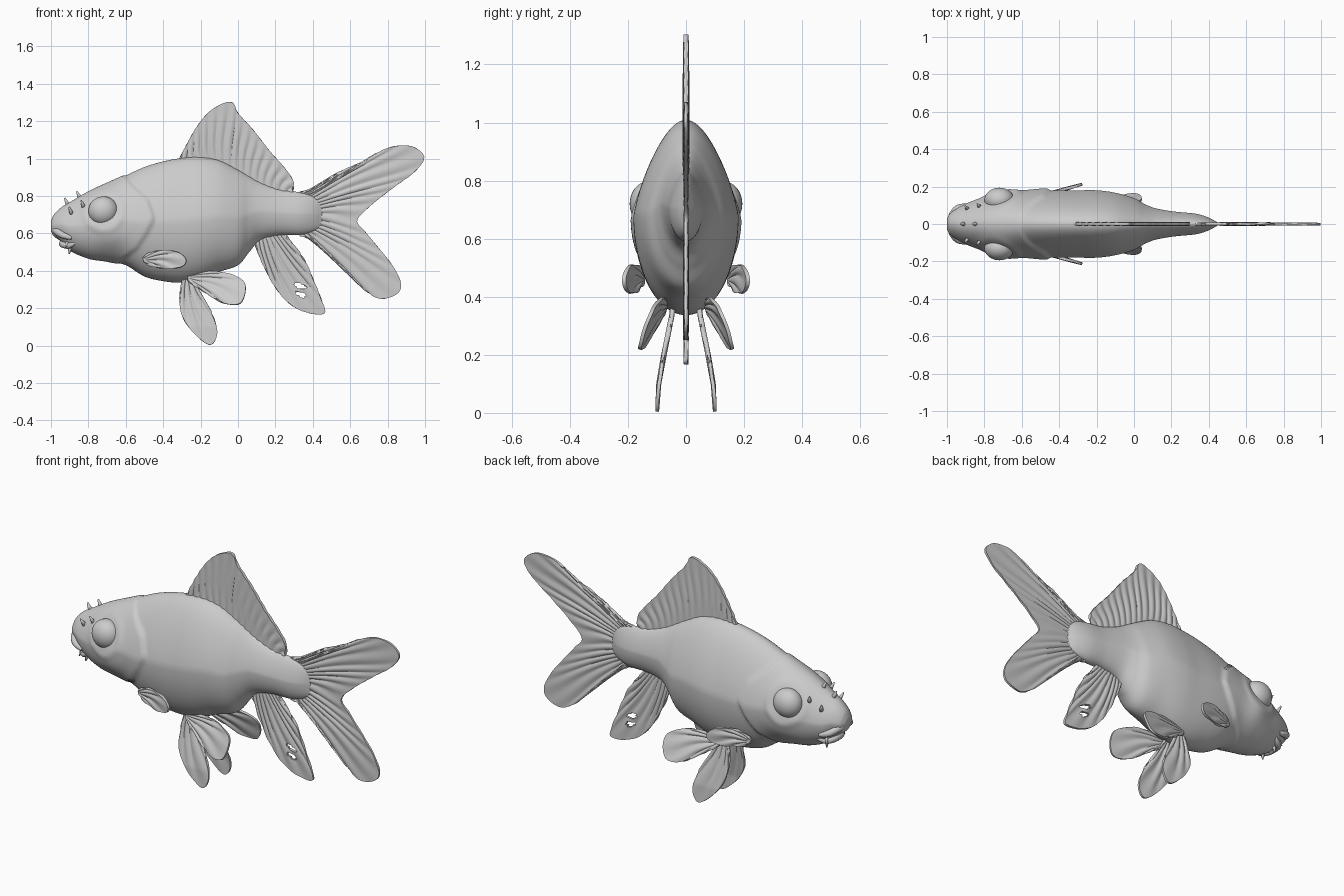
import bpy, bmesh, math
from mathutils import Vector, Matrix

if "Cube" in bpy.data.objects:
    bpy.data.objects.remove(bpy.data.objects["Cube"])


def lerp_table(tab, v):
    if v <= tab[0][0]:
        return tab[0][1]
    for (a, fa), (b, fb) in zip(tab, tab[1:]):
        if v <= b:
            return fa + (fb - fa) * (v - a) / (b - a)
    return tab[-1][1]


def smoothstep(v):
    v = min(1, max(0, v))
    return v * v * (3 - 2 * v)


def spline(pts, n):
    """Catmull-Rom curve through points, n samples per span."""
    p = [Vector(q) for q in pts]
    p = [2 * p[0] - p[1]] + p + [2 * p[-1] - p[-2]]
    out = []
    for a, b, c, d in zip(p, p[1:], p[2:], p[3:]):
        for i in range(n):
            t = i / n
            out.append(0.5 * (2 * b + (c - a) * t + (2 * a - 5 * b + 4 * c - d) * t * t
                              + (3 * b - a - 3 * c + d) * t ** 3))
    return out + [p[-2]]


def resample(pts, n):
    """n + 1 points evenly spaced by length."""
    d = [0]
    for a, b in zip(pts, pts[1:]):
        d.append(d[-1] + (b - a).length)
    out, k = [], 0
    for i in range(n + 1):
        s = d[-1] * i / n
        while k < len(pts) - 2 and d[k + 1] < s:
            k += 1
        out.append(pts[k].lerp(pts[k + 1], (s - d[k]) / max(d[k + 1] - d[k], 1e-9)))
    return out


def make(name, bm, mirror=False):
    bmesh.ops.recalc_face_normals(bm, faces=bm.faces)
    me = bpy.data.meshes.new(name)
    bm.to_mesh(me)
    bm.free()
    me.shade_smooth()
    ob = bpy.data.objects.new(name, me)
    bpy.context.collection.objects.link(ob)
    if mirror:
        m = ob.modifiers.new("mirror", 'MIRROR')
        m.use_axis = (False, True, False)
        m.use_mirror_merge = False
    return ob


def fin(name, base, outline, thick=0.012, rays=12, y=lambda x, z: 0, mirror=False, holes=()):
    """Fan of rippled rays from a base line out to an outline, both in (x, z)."""
    ns, nt = 140, 40
    root = resample([Vector(p) for p in base], ns)
    rim = resample(spline(outline, 10), ns)
    bm = bmesh.new()
    grid = []
    for i in range(ns + 1):
        row = []
        for j in range(nt + 1):
            t = j / nt
            p = root[i].lerp(rim[i], t)
            s = i / ns * rays * 2 * math.pi
            rip = 0.0035 * math.sin(s + 1.2 * math.sin(5 * t)) * math.sin(math.pi * (0.1 + 0.8 * t))
            row.append(bm.verts.new((p.x, y(p.x, p.y) + rip, p.y)))
        grid.append(row)
    for i in range(ns):
        for j in range(nt):
            c = (grid[i][j].co + grid[i + 1][j + 1].co) / 2
            if any(((c.x - h[0]) / h[2]) ** 2 + ((c.z - h[1] + 0.3 * (c.x - h[0])) / h[3]) ** 2 < 1
                   for h in holes):
                continue
            bm.faces.new((grid[i][j], grid[i + 1][j], grid[i + 1][j + 1], grid[i][j + 1]))
    ob = make(name, bm, mirror)
    so = ob.modifiers.new("thickness", 'SOLIDIFY')
    so.thickness, so.offset = thick, 0
    ob.modifiers.new("crisp_rim", 'EDGE_SPLIT').split_angle = math.radians(45)
    return ob


def ball(name, loc, scale, mirror=True):
    bm = bmesh.new()
    bmesh.ops.create_uvsphere(bm, u_segments=32, v_segments=20, radius=1,
                              matrix=Matrix.Translation(loc) @ Matrix.Diagonal((*scale, 1)))
    return make(name, bm, mirror)


def spike(name, loc, direction, r, h, mirror=True):
    bm = bmesh.new()
    rot = Vector(direction).to_track_quat('Z', 'Y').to_matrix().to_4x4()
    bmesh.ops.create_cone(bm, cap_ends=True, segments=12, radius1=r, radius2=r * 0.25, depth=h,
                          matrix=Matrix.Translation(loc) @ rot)
    return make(name, bm, mirror)


def lip(name, half, r):
    """Rounded tube through half a lip and its mirror image."""
    pts = half + [(x, -yy, z) for x, yy, z in half[-2::-1]]
    cu = bpy.data.curves.new(name, 'CURVE')
    cu.dimensions, cu.bevel_depth, cu.bevel_resolution, cu.use_fill_caps = '3D', r, 4, True
    sp = cu.splines.new('POLY')
    path = spline(pts, 6)
    sp.points.add(len(path) - 1)
    for i, (q, p) in enumerate(zip(sp.points, path)):
        q.co = (*p, 1)
        q.radius = 0.35 + 0.65 * math.sin(math.pi * i / (len(path) - 1)) ** 0.5
    sp.use_smooth = True
    bpy.context.collection.objects.link(bpy.data.objects.new(name, cu))


# Body: x, top, bottom, half width
stations = [(-1, .665, .615, .03), (-.985, .70, .585, .055), (-.95, .735, .56, .08),
            (-.9, .765, .51, .105), (-.8, .82, .47, .135), (-.7, .865, .455, .155),
            (-.6, .91, .43, .165), (-.5, .955, .37, .175), (-.4, .985, .345, .18),
            (-.3, 1.003, .337, .18), (-.2, 1.008, .355, .18), (-.1, .99, .395, .167),
            (0, .94, .43, .138), (.06, .905, .50, .105), (.12, .872, .565, .083),
            (.22, .835, .59, .066), (.33, .82, .592, .055), (.4, .80, .61, .034), (.45, .76, .64, .006)]
gill_edge = [(.45, -.63), (.52, -.53), (.6, -.475), (.68, -.435), (.78, -.47), (.85, -.55), (.91, -.6)]
bm = bmesh.new()
rings, seg = [], 96
for x, top, bot, w in spline(stations, 10):
    mid, half = (top + bot) / 2, (top - bot) / 2
    ring = []
    for k in range(seg):
        a = 2 * math.pi * k / seg
        c, s = math.cos(a), math.sin(a)
        pinch = 1 - (0.32 if x > -.6 else 0.22) * max(0, s) if x > -.6 or x < -.7 else \
            1 - (0.22 + (x + .7)) * max(0, s)
        yy, z = w * c * pinch, mid + half * s
        # raised gill cover, cheek and eye socket
        g = smoothstep((lerp_table(gill_edge, z) - x) / 0.025) * smoothstep((x + 1) / 0.3)
        cheek = math.exp(-((x + .69) ** 2 + (z - .58) ** 2) / 0.006)
        socket = math.exp(-((math.hypot(x + .72, z - .72) - .1) / 0.02) ** 2)
        yy += c * (0.014 * g + 0.016 * cheek + 0.006 * socket)
        ring.append(bm.verts.new((x, yy, z + 0.007 * g * s)))
    rings.append(ring)
for r0, r1 in zip(rings, rings[1:]):
    for k in range(seg):
        bm.faces.new((r0[k], r0[(k + 1) % seg], r1[(k + 1) % seg], r1[k]))
bm.faces.new(rings[0])
bm.faces.new(rings[-1])
make("body", bm)

# Face
ball("eye", (-.72, .128, .72), (.08, .066, .078))
lip("upper_lip", [(-.89, .10, .575), (-.94, .085, .592), (-.968, .05, .612), (-.977, 0, .622)], .022)
lip("lower_lip", [(-.87, .088, .55), (-.905, .065, .535), (-.93, .035, .54), (-.938, 0, .545)], .02)
spike("chin_barbel", (-.9, .045, .515), (-.1, .2, -1), .014, .05)
spike("mouth_barbel", (-.915, .07, .545), (-.4, .4, -1), .012, .05)
for i, (x, z) in enumerate([(-.915, .765), (-.85, .80)]):
    spike(f"snout_bump_{i}", (x, 0, z), (-.5, 0, 1), .016, .055, False)
    spike(f"nostril_flap_{i}", (x + .02, .086 + .012 * i, z - .045), (-.4, .5, 1), .014, .05)

# Unpaired fins
fin("dorsal_fin", [(-.31, .97), (-.15, .97), (0, .90), (.12, .84), (.29, .80)],
    [(-.315, 1.0), (-.23, 1.155), (-.16, 1.245), (-.085, 1.293), (-.03, 1.3), (0, 1.245),
     (.08, 1.155), (.17, 1.04), (.25, .95), (.295, .88), (.29, .815)], .016, 16)
fin("tail_fin", [(.33, .815), (.33, .595)],
    [(.33, .82), (.41, .845), (.545, .93), (.68, .99), (.785, 1.05), (.865, 1.07), (.945, 1.06),
     (.997, 1.005), (.945, .93), (.865, .87), (.785, .81), (.705, .745), (.637, .67), (.68, .61),
     (.75, .525), (.825, .43), (.87, .34), (.855, .28), (.77, .25), (.695, .285), (.6, .38),
     (.49, .49), (.41, .56), (.33, .59)], .012, 22)
fin("anal_fin", [(.09, .57), (.25, .61)],
    [(.095, .53), (.135, .43), (.2, .31), (.28, .22), (.375, .175), (.462, .172), (.45, .235),
     (.41, .335), (.36, .45), (.285, .545), (.25, .58)], .014, 9,
    holes=[(.335, .318, .036, .014), (.335, .275, .03, .014)])

# Paired fins
drop = [(0, .1), (.1, .094), (.2, .076), (.33, .05), (.4, .04)]
fin("pelvic_fin", [(-.29, .38), (-.25, .38)],
    [(-.29, .37), (-.312, .25), (-.295, .15), (-.23, .06), (-.15, .004), (-.112, .06),
     (-.13, .15), (-.19, .25), (-.255, .365)], .012, 6, lambda x, z: lerp_table(drop, z), True)
fin("rear_pelvic_fin", [(-.27, .375), (-.265, .35)],
    [(-.27, .375), (-.18, .395), (-.07, .39), (.025, .35), (.04, .29), (.01, .225), (-.07, .225),
     (-.15, .27), (-.23, .32), (-.265, .35)], .012, 7,
    lambda x, z: .06 + .15 * (x + .27) + .35 * (.39 - z), True)
fin("pectoral_fin", [(-.505, .465), (-.505, .455)],
    [(-.505, .465), (-.47, .497), (-.4, .51), (-.32, .5), (-.277, .46), (-.3, .422), (-.38, .412),
     (-.46, .425), (-.505, .455)], .014, 5, lambda x, z: .15 + .28 * (x + .5), True)
